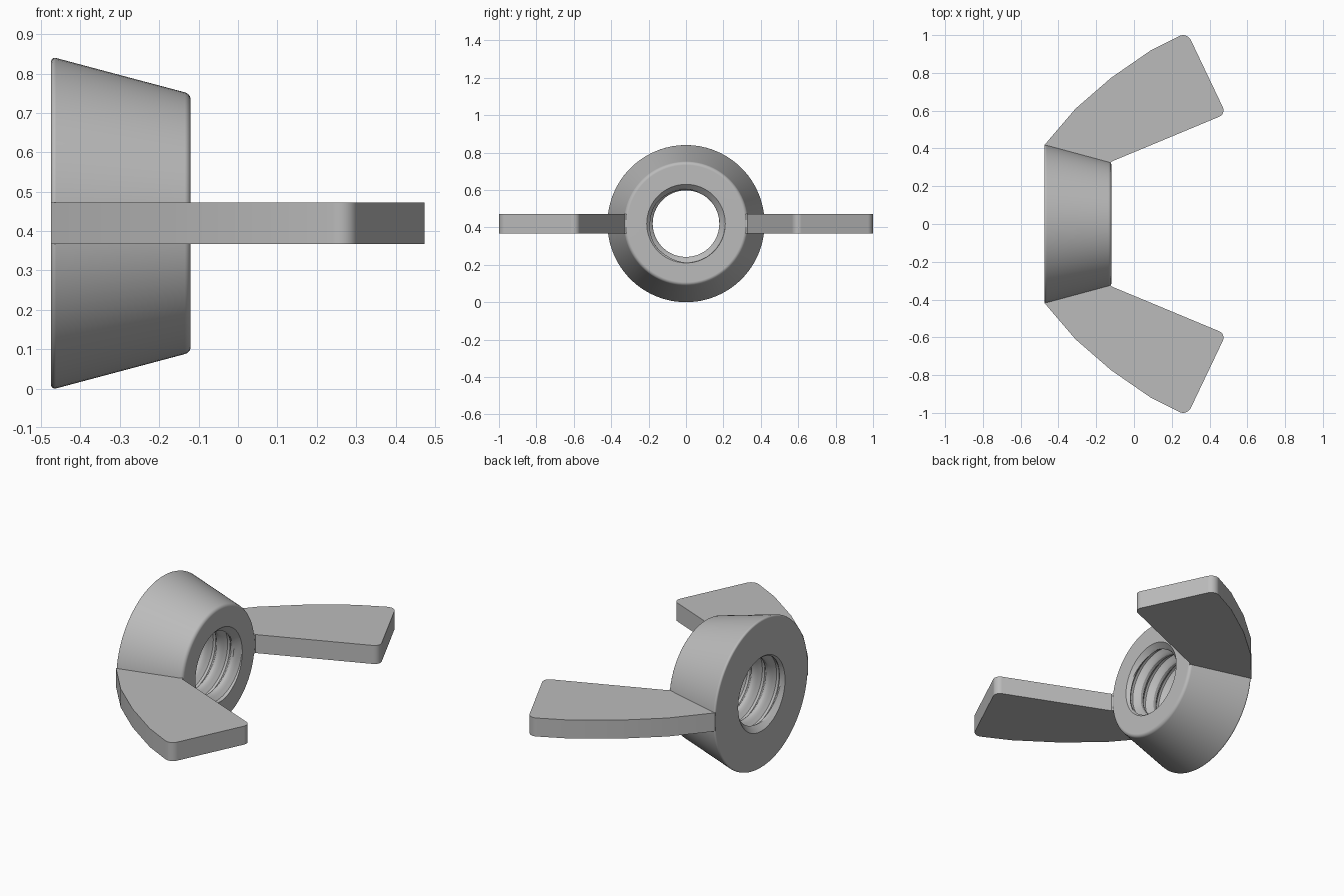
import bpy, bmesh
from math import sin, cos, pi, radians

if "Cube" in bpy.data.objects:
    bpy.data.objects.remove(bpy.data.objects["Cube"])

AXIS_Z = 0.42            # height of the bore axis, which runs along x
X0, X1 = -0.475, -0.12   # ends of the hub
BORE, CREST = 0.21, 0.178
PITCH, STEPS, SEG = 0.09, 12, 96

steel = bpy.data.materials.new("grey_steel")
steel.use_nodes = True
grey = (0.5, 0.5, 0.5, 1)
steel.diffuse_color = grey
steel.node_tree.nodes["Principled BSDF"].inputs["Base Color"].default_value = grey


def finish(name, bm):
    bmesh.ops.recalc_face_normals(bm, faces=bm.faces)
    mesh = bpy.data.meshes.new(name)
    bm.to_mesh(mesh)
    bm.free()
    mesh.materials.append(steel)
    obj = bpy.data.objects.new(name, mesh)
    bpy.context.collection.objects.link(obj)
    bpy.ops.object.select_all(action='DESELECT')
    obj.select_set(True)
    bpy.context.view_layer.objects.active = obj
    bpy.ops.object.shade_smooth_by_angle(angle=radians(28))
    mod = obj.modifiers.new("face_weighted_normals", 'WEIGHTED_NORMAL')
    mod.keep_sharp = True
    return obj


def arc(cx, cy, rad, start, end, n):
    angles = [radians(start + (end - start) * i / n) for i in range(n + 1)]
    return [(cx + rad * cos(a), cy + rad * sin(a)) for a in angles]


def thread_point(s, turn):
    """Point on the threaded bore wall, countersunk at both ends."""
    x = X0 + (s / STEPS + turn) * PITCH
    if x <= X0 or x >= X1:
        return min(max(x, X0), X1), BORE
    phase = abs((s / STEPS) % 1 - 0.5) * 2
    root = min(max((phase - 0.25) / 0.6, 0), 1)
    countersink = BORE - min(x - X0, X1 - x)
    return x, max(CREST + (BORE - CREST) * root, countersink)


# Tapered hub: rounded outer skin plus a helical thread through the bore
bm = bmesh.new()
outer = ([(X0, BORE)] + arc(X0 + 0.01, 0.41, 0.01, 180, 75, 5)
         + arc(X1 - 0.02, 0.313, 0.02, 75, 0, 5) + [(X1, BORE)])
last = int((X1 - X0) / PITCH * STEPS) + 2


def skin(points_at, count):
    cols = []
    for k in range(SEG + 1):
        a = 2 * pi * k / SEG
        cols.append([bm.verts.new((x, r * cos(a), AXIS_Z + r * sin(a)))
                     for x, r in (points_at(i, k / SEG) for i in range(count))])
    for c, d in zip(cols, cols[1:]):
        for i in range(count - 1):
            bm.faces.new((c[i], c[i + 1], d[i + 1], d[i]))


skin(lambda i, turn: outer[i], len(outer))
skin(lambda i, turn: thread_point(i - STEPS, turn), last + STEPS)
bmesh.ops.remove_doubles(bm, verts=bm.verts, dist=0.00005)
finish("threaded_hub", bm)

# Flat wings: one outline with rounded tip corners, mirrored across y
outline = [(-0.46, 0.38), (-0.475, 0.417), (-0.31, 0.61), (-0.12, 0.775), (0.09, 0.92)]
outline += arc(0.26, 0.955, 0.045, 117, 24, 6)
outline += arc(0.437, 0.602, 0.037, 24, -68, 6)
outline += [(-0.12, 0.33), (-0.13, 0.29)]
for name, side in (("back_wing", 1), ("front_wing", -1)):
    bm = bmesh.new()
    base = bm.faces.new([bm.verts.new((x, side * y, AXIS_Z - 0.0525)) for x, y in outline])
    top = bmesh.ops.extrude_face_region(bm, geom=[base], use_keep_orig=True)["geom"]
    bmesh.ops.translate(bm, vec=(0, 0, 0.105),
                        verts=[g for g in top if isinstance(g, bmesh.types.BMVert)])
    finish(name, bm)
